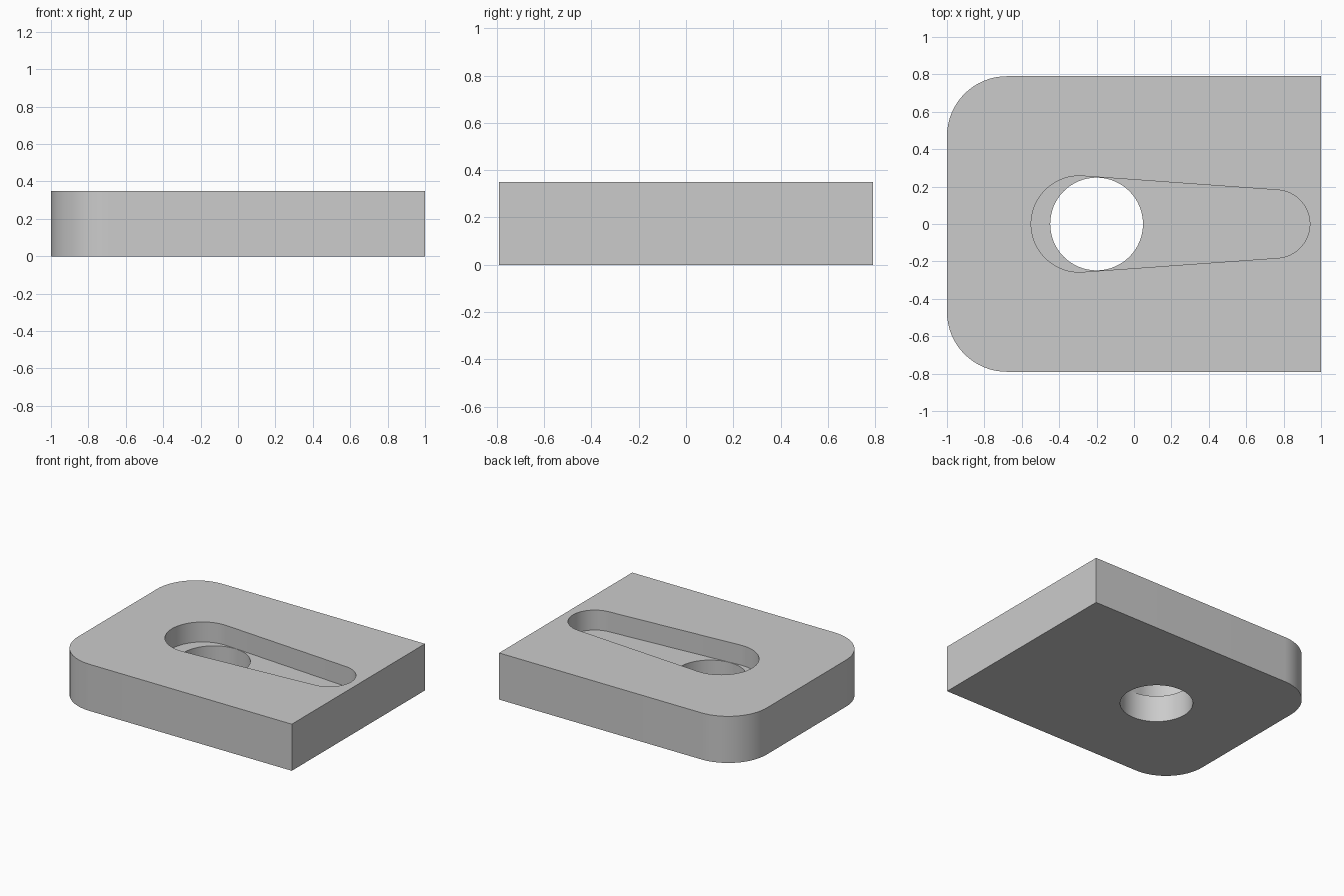
import bpy
import bmesh
import math

HEIGHT = 0.35
FLOOR = 0.20      # height of the slot floor
SEGMENTS = 32     # steps per half turn

cube = bpy.data.objects.get("Cube")
if cube:
    bpy.data.objects.remove(cube, do_unlink=True)


def arc(cx, cy, radius, start, end):
    """Points on an arc, angles in radians."""
    steps = max(2, round(SEGMENTS * abs(end - start) / math.pi))
    angles = [start + (end - start) * i / steps for i in range(steps + 1)]
    return [(cx + radius * math.cos(a), cy + radius * math.sin(a)) for a in angles]


def prism(name, outline, bottom, top):
    """Extrude a counter-clockwise outline straight up."""
    bm = bmesh.new()
    base = bm.faces.new([bm.verts.new((x, y, bottom)) for x, y in outline])
    raised = bmesh.ops.extrude_face_region(bm, geom=[base])["geom"]
    verts = [v for v in raised if isinstance(v, bmesh.types.BMVert)]
    bmesh.ops.translate(bm, verts=verts, vec=(0, 0, top - bottom))
    bmesh.ops.recalc_face_normals(bm, faces=bm.faces)
    mesh = bpy.data.meshes.new(name)
    bm.to_mesh(mesh)
    bm.free()
    obj = bpy.data.objects.new(name, mesh)
    bpy.context.collection.objects.link(obj)
    return obj


grey = bpy.data.materials.new("plain_grey")
grey.use_nodes = True
colour = (0.6, 0.6, 0.6, 1)
grey.diffuse_color = colour
grey.node_tree.nodes["Principled BSDF"].inputs["Base Color"].default_value = colour

# Plate: square corners on one end, rounded on the other
half_y, corner = 0.79, 0.32
cx, cy = -1 + corner, half_y - corner
plate = prism("plate", [(1, -half_y), (1, half_y)]
              + arc(cx, cy, corner, math.pi / 2, math.pi)
              + arc(cx, -cy, corner, math.pi, math.pi * 1.5), 0, HEIGHT)
plate.data.materials.append(grey)

# Tapered slot: two arcs joined by their common tangents
x_big, r_big, x_small, r_small = -0.293, 0.257, 0.758, 0.182
tangent = math.acos((r_big - r_small) / (x_small - x_big))
slot = prism("slot_cutter",
             arc(x_small, 0, r_small, -tangent, tangent)
             + arc(x_big, 0, r_big, tangent, 2 * math.pi - tangent),
             FLOOR, HEIGHT + 0.1)

# Round hole through the slot floor
hole = prism("hole_cutter", arc(-0.2, 0, 0.248, 0, 2 * math.pi)[:-1],
             -0.1, HEIGHT + 0.2)

# Cut both openings, then drop the cutters
bpy.ops.object.select_all(action="DESELECT")
plate.select_set(True)
bpy.context.view_layer.objects.active = plate
for cutter in (slot, hole):
    cutter.hide_render = True
    cut = plate.modifiers.new(cutter.name, "BOOLEAN")
    cut.operation = "DIFFERENCE"
    cut.solver = "EXACT"
    cut.object = cutter
    bpy.ops.object.modifier_apply(modifier=cut.name)
    bpy.data.objects.remove(cutter, do_unlink=True)

bpy.ops.object.shade_smooth_by_angle(angle=math.radians(30))
